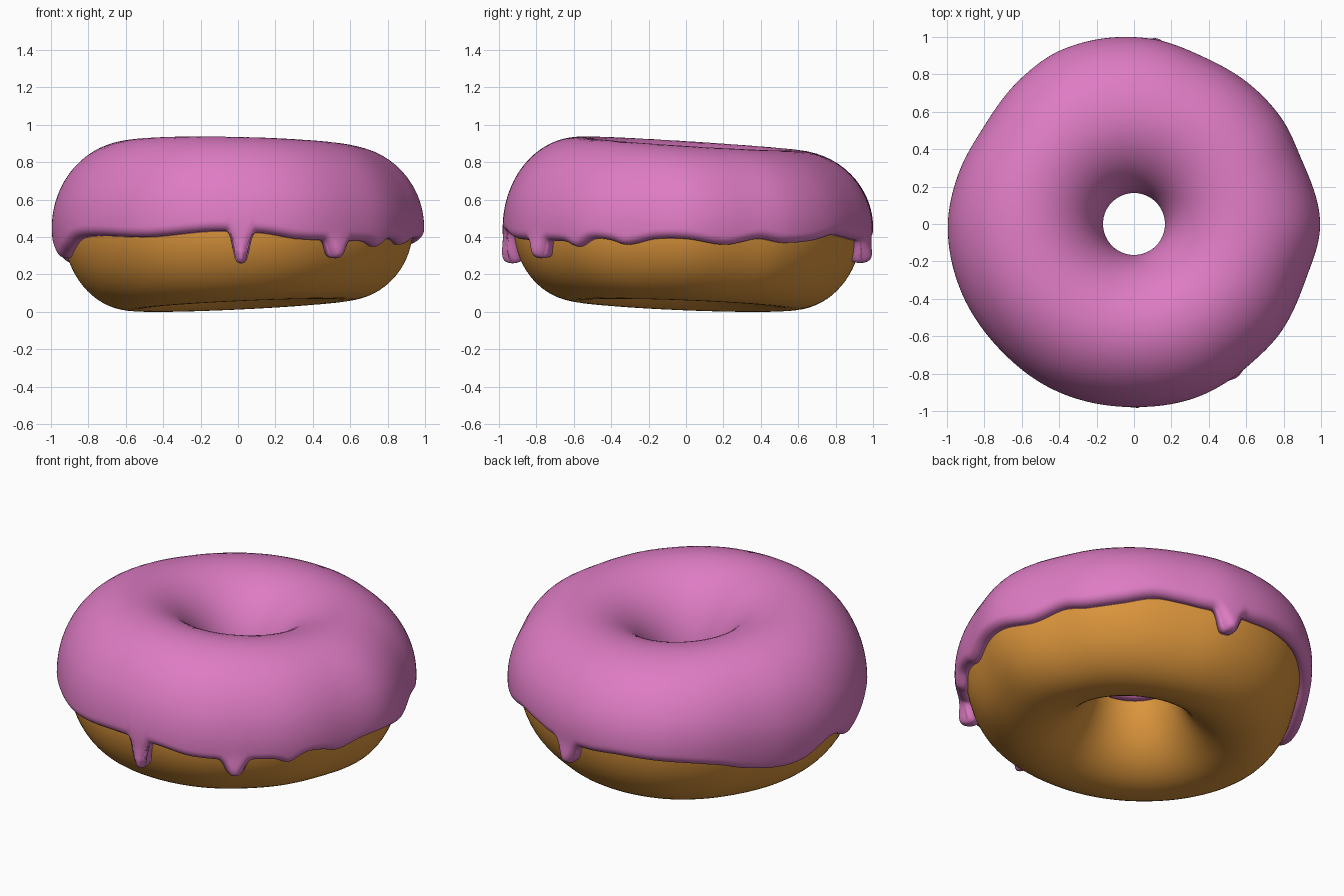
import bpy
from math import sin, cos, asin, atan2, radians, pi, sqrt, exp, hypot

if "Cube" in bpy.data.objects:
    bpy.data.objects.remove(bpy.data.objects["Cube"])

R, ZC, T = 0.57, 0.45, 0.06          # ring radius, mid height, icing thickness
N = 720                              # columns around the ring

# outer silhouette radius by angle (degrees)
OUTER = [(0, .995), (21, .96), (35, .97), (50, .97), (68, .968), (85, .995), (113, 1.008),
         (128, .985), (147, .957), (163, .975), (180, .995), (200, .993), (223, .982),
         (243, .985), (270, .98), (291, .985), (310, .973), (323, .975), (342, .965)]
# height of the icing's lower edge by angle
EDGE = [(0, .39), (13, .36), (25, .39), (34, .37), (46, .38), (57, .41), (66, .40),
        (75, .385), (92, .38), (103, .39), (120, .375), (135, .34), (146, .29), (158, .26),
        (168, .27), (178, .34), (183, .335), (190, .29), (198, .33), (207, .39), (217, .405),
        (240, .40), (262, .43), (278, .42), (290, .39), (312, .38), (317, .375), (322, .35),
        (328, .39), (334, .385), (340, .36), (350, .39)]
# narrow drips: angle, tip height, half width in degrees
DRIPS = [(271, .27, 3.2), (304, .295, 3.9), (83, .268, 4.0)]


def periodic(table, deg):
    """Smooth interpolation through a closed table."""
    n = len(table)
    deg %= 360

    def p(k):
        a, v = table[k % n]
        return a + 360 * (k // n), v
    i = max(k for k in range(n) if table[k][0] <= deg)
    (a0, v0), (a1, v1), (a2, v2), (a3, v3) = (p(i + k) for k in (-1, 0, 1, 2))
    h = a2 - a1
    t = (deg - a1) / h
    m1, m2 = h * (v2 - v0) / (a2 - a0), h * (v3 - v1) / (a3 - a1)
    return (v1 * (2*t**3 - 3*t*t + 1) + m1 * (t**3 - 2*t*t + t)
            + v2 * (3*t*t - 2*t**3) + m2 * (t**3 - t*t))


def section(deg):
    """Outer, top and bottom half-axes of the dough at an angle."""
    top = .90 + .038 * cos(radians(deg - 250))
    bottom = .035 - .035 * cos(radians(deg - 140))
    return periodic(OUTER, deg) - T - R, top - T - ZC, ZC - bottom


def surface(deg, phi, sec, offset=0.0):
    ao, bt, bb = sec
    c, s = cos(phi), sin(phi)
    a = ao if c > 0 else .345
    b = bt if s > 0 else bb
    n = hypot(c / a, s / b)
    r = R + a * c + offset * c / a / n
    z = ZC + b * s + offset * s / b / n
    th = radians(deg)
    return (r * cos(th), r * sin(th), z)


def ring_object(name, columns, color):
    n, m = len(columns), len(columns[0])
    verts = [v for col in columns for v in col]
    faces = [(i * m + j, (i + 1) % n * m + j, (i + 1) % n * m + (j + 1) % m, i * m + (j + 1) % m)
             for i in range(n) for j in range(m)]
    me = bpy.data.meshes.new(name)
    me.from_pydata(verts, [], faces)
    me.polygons.foreach_set("use_smooth", [True] * len(me.polygons))
    mat = bpy.data.materials.new(name + "_color")
    mat.diffuse_color = color
    mat.use_nodes = True
    mat.node_tree.nodes["Principled BSDF"].inputs["Base Color"].default_value = mat.diffuse_color
    me.materials.append(mat)
    ob = bpy.data.objects.new(name, me)
    bpy.context.collection.objects.link(ob)
    return ob


# dough ring
dough = []
for i in range(180):
    d = i * 2
    sec = section(d)
    dough.append([surface(d, 2 * pi * j / 72, sec) for j in range(72)])
ring_object("dough", dough, (.71, .30, .045, 1))

# icing edge curve
degs = [i * 360 / N for i in range(N)]
secs = [section(d) for d in degs]
edge = []
for d, sec in zip(degs, secs):
    z = periodic(EDGE, d)
    for a, tip, w in DRIPS:
        k = (d - a + 180) % 360 - 180
        z += (tip - z) * exp(-(k / w) ** 4)
    edge.append(asin((z - ZC) / sec[2]))

# icing shell: thickness rounds off with distance to the edge curve, drips get a bead
ARC, STEP, W = .39, radians(360 / N) * .93, .05
PHI_IN = pi + .08
icing = []
for i, (d, sec) in enumerate(zip(degs, secs)):
    p0 = edge[i]
    near = [(k * STEP, edge[(i + k) % N]) for k in range(-12, 13)]
    col = []
    for j in range(61):
        if j <= 24:
            phi = p0 + .6 * (j / 24) ** 1.3
        else:
            phi = p0 + .6 + (PHI_IN - p0 - .6) * (1 - (1 - (j - 24) / 36) ** 1.4)
        dist = (PHI_IN - phi) * ARC
        if phi < p0 + .6:
            dist = min(hypot(u, (phi - e) * ARC) for u, e in near)
        q = min(dist / W, 1)
        thick = T * sqrt(max(0, 1 - (1 - q) ** 2))
        for a, tip, w in DRIPS:
            k = (d - a + 180) % 360 - 180
            if abs(k) < 12:
                dz = ZC + sec[2] * sin(phi) - tip - .04
                thick *= 1 + .45 * exp(-(k / w) ** 2 - (dz / .06) ** 2)
        col.append(surface(d, phi, sec, thick))
    # hidden underside
    for j in range(1, 12):
        col.append(surface(d, PHI_IN + (p0 - PHI_IN) * j / 12, sec, -.015))
    icing.append(col)
ring_object("icing", icing, (.73, .20, .55, 1))
